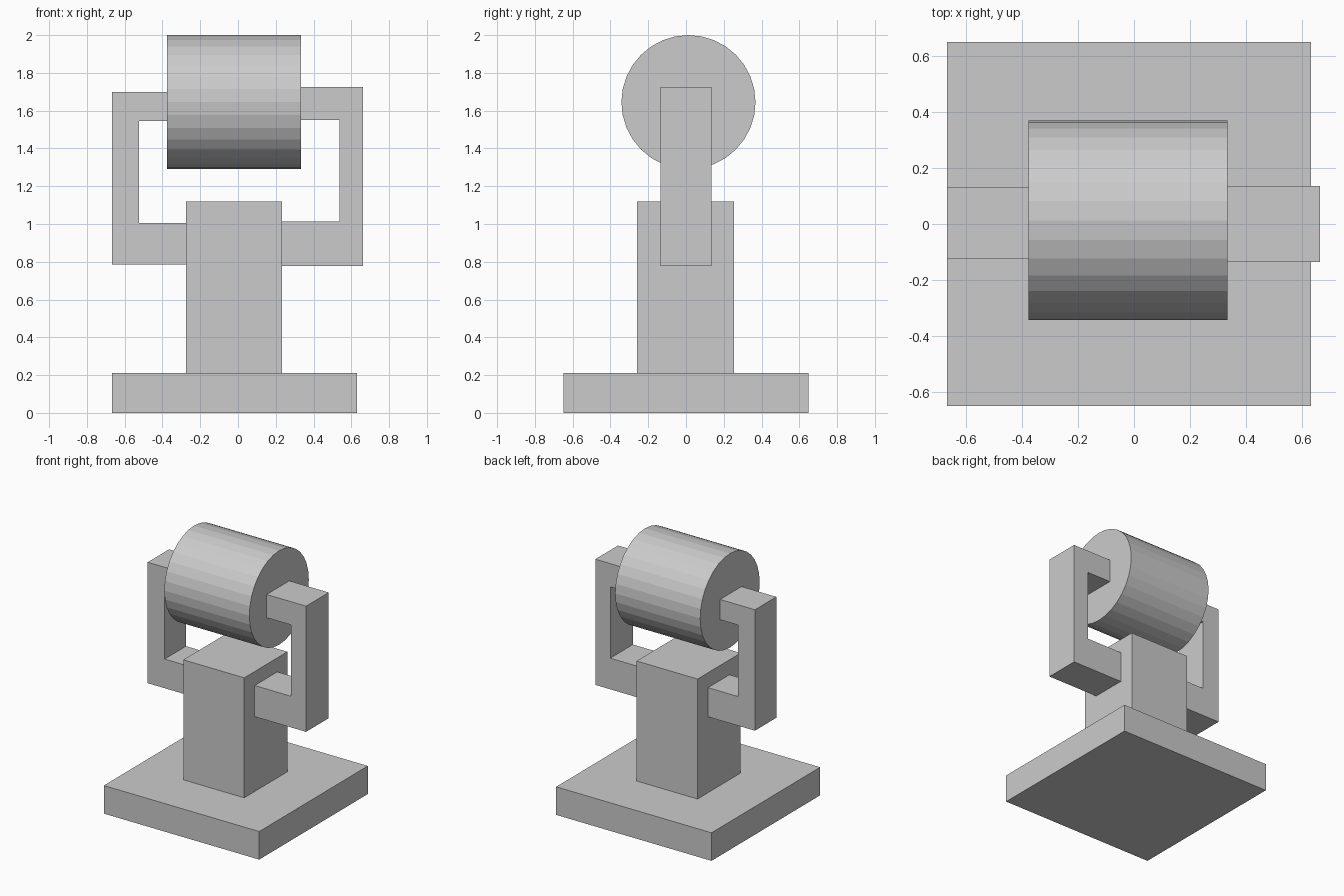
import bpy, bmesh
from math import pi
from mathutils import Matrix

if "Cube" in bpy.data.objects:
    bpy.data.objects.remove(bpy.data.objects["Cube"])


def finish(name, bm):
    bmesh.ops.recalc_face_normals(bm, faces=bm.faces)
    mesh = bpy.data.meshes.new(name)
    bm.to_mesh(mesh)
    bm.free()
    obj = bpy.data.objects.new(name, mesh)
    bpy.context.collection.objects.link(obj)
    return obj


def box(name, x, y, z):
    bm = bmesh.new()
    bmesh.ops.create_cube(bm, size=1)
    for v in bm.verts:
        v.co = [lo + (c + 0.5) * (hi - lo) for c, (lo, hi) in zip(v.co, (x, y, z))]
    return finish(name, bm)


def bracket(name, outer, inner, top_end, low_end, z, y):
    """C-shaped profile in xz, extruded along y; z = low, low top, high underside, high."""
    z0, z1, z2, z3 = z
    profile = [(outer, z0), (low_end, z0), (low_end, z1), (inner, z1),
               (inner, z2), (top_end, z2), (top_end, z3), (outer, z3)]
    bm = bmesh.new()
    face = bm.faces.new([bm.verts.new((px, y[0], pz)) for px, pz in profile])
    ext = bmesh.ops.extrude_face_region(bm, geom=[face], use_keep_orig=True)
    verts = [g for g in ext["geom"] if isinstance(g, bmesh.types.BMVert)]
    bmesh.ops.translate(bm, verts=verts, vec=(0, y[1] - y[0], 0))
    return finish(name, bm)


# Base plate and upright post
box("base_plate", (-0.667, 0.631), (-0.648, 0.648), (0, 0.212))
box("post", (-0.275, 0.234), (-0.26, 0.255), (0.212, 1.118))

# Horizontal faceted drum
bm = bmesh.new()
bmesh.ops.create_cone(bm, cap_ends=True, segments=32, radius1=0.355, radius2=0.355,
                      depth=0.71,
                      matrix=Matrix.Translation((-0.021, 0.013, 1.645)) @ Matrix.Rotation(pi / 2, 4, 'Y'))
finish("drum", bm)

# Side brackets joining the post to the drum
bracket("left_bracket", -0.667, -0.525, -0.376, -0.275,
        (0.785, 1.005, 1.545, 1.698), (-0.125, 0.13))
bracket("right_bracket", 0.663, 0.538, 0.334, 0.234,
        (0.777, 1.012, 1.551, 1.726), (-0.135, 0.135))
